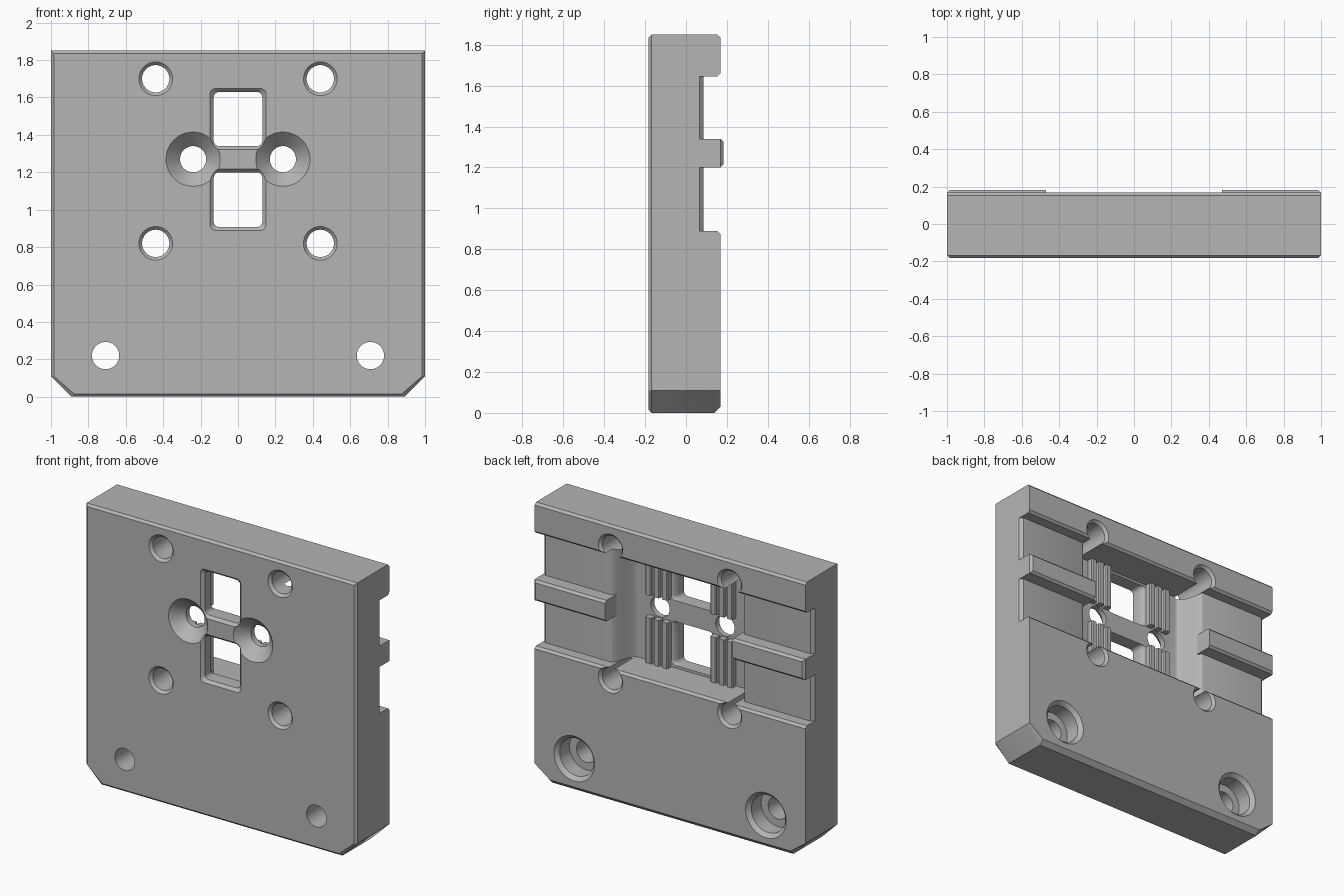
import bpy, bmesh, math

if "Cube" in bpy.data.objects:
    bpy.data.objects.remove(bpy.data.objects["Cube"])

grey = bpy.data.materials.new("machined grey")
grey.use_nodes = True
COLOR = (0.46, 0.46, 0.46, 1)
grey.diffuse_color = COLOR
grey.node_tree.nodes["Principled BSDF"].inputs["Base Color"].default_value = COLOR

FRONT, BACK = -0.183, 0.168
FLOOR, POCKET = 0.085, -0.07
LOW, HIGH = 0.89, 1.645          # channel edges
MID = 1.27                       # height of the crossbar


def loft(name, rings):
    """Closed solid through rings with equal point counts."""
    bm = bmesh.new()
    loops = [[bm.verts.new(p) for p in ring] for ring in rings]
    n = len(loops[0])
    for a, b in zip(loops, loops[1:]):
        for i in range(n):
            j = (i + 1) % n
            bm.faces.new((a[i], a[j], b[j], b[i]))
    bm.faces.new(loops[0][::-1])
    bm.faces.new(loops[-1])
    bmesh.ops.recalc_face_normals(bm, faces=bm.faces)
    mesh = bpy.data.meshes.new(name)
    bm.to_mesh(mesh)
    bm.free()
    mesh.materials.append(grey)
    obj = bpy.data.objects.new(name, mesh)
    bpy.context.collection.objects.link(obj)
    return obj


def turned(name, x, z, profile):
    """Solid of revolution about a front-to-back axis; profile is (y, radius)."""
    steps = [2 * math.pi * i / 48 for i in range(48)]
    return loft(name, [[(x + r * math.cos(a), y, z + r * math.sin(a)) for a in steps]
                       for y, r in profile])


def rect(x0, x1, z0, z1, y, r=0):
    """Rectangle at depth y, with rounded corners when r is given."""
    if not r:
        return [(x0, y, z0), (x1, y, z0), (x1, y, z1), (x0, y, z1)]
    ring = []
    corners = [(x1 - r, z1 - r), (x0 + r, z1 - r), (x0 + r, z0 + r), (x1 - r, z0 + r)]
    for k, (cx, cz) in enumerate(corners):
        for i in range(7):
            a = math.pi / 2 * (k + i / 6)
            ring.append((cx + r * math.cos(a), y, cz + r * math.sin(a)))
    return ring


def cut(target, cutter):
    mod = target.modifiers.new("cut", 'BOOLEAN')
    mod.operation, mod.solver, mod.object = 'DIFFERENCE', 'EXACT', cutter
    bpy.context.view_layer.objects.active = target
    bpy.ops.object.modifier_apply(modifier=mod.name)
    bpy.data.objects.remove(cutter)


# Plate with clipped lower corners and chamfered front and back edges
def outline(y, side, bottom, top):
    w, c = 1 - side, 0.11
    return [(-w, y, c), (-w + c, y, bottom), (w - c, y, bottom),
            (w, y, c), (w, y, 1.85 - top), (-w, y, 1.85 - top)]


plate = loft("plate", [outline(FRONT, 0.015, 0.015, 0.015), outline(FRONT + 0.015, 0, 0, 0),
                       outline(BACK - 0.03, 0, 0, 0), outline(BACK - 0.015, 0, 0.015, 0),
                       outline(BACK, 0, 0.03, 0.015)])


# Wide channel across the back, with chamfered lips and floor ends
def channel_ring(x, floor):
    lip = 0.015
    side = [(floor, 0), (BACK - lip, 0), (BACK + lip, 2 * lip), (0.3, 2 * lip)]
    return ([(x, y, LOW - d) for y, d in side] +
            [(x, y, HIGH + d) for y, d in reversed(side)])


cut(plate, loft("channel", [channel_ring(-1.02, 0.045), channel_ring(-0.98, FLOOR),
                            channel_ring(0.98, FLOOR), channel_ring(1.02, 0.045)]))

# Deep central pocket with softly curved side walls
wall = []
for i in range(13):
    t = i / 12
    ease = t * t * (3 - 2 * t)
    wall.append((0.40 + 0.10 * t, POCKET + (FLOOR - POCKET) * ease))
wall.append((0.50, 0.12))
pocket = wall + [(-x, y) for x, y in reversed(wall)]
cut(plate, loft("pocket", [[(x, y, z) for x, y in pocket] for z in (LOW, HIGH)]))

# Two windows either side of the crossbar, chamfered in front, rounded behind
for z0, z1 in ((0.907, 1.2), (1.34, 1.63)):
    rings = []
    for y, gx, gz in ((FRONT - 0.01, 0.03, 0.026), (FRONT + 0.02, 0, 0), (-0.11, 0, 0),
                      (-0.09, 0.006, 0), (-0.077, 0.015, 0), (POCKET, 0.03, 0),
                      (0.02, 0.03, 0)):
        rings.append(rect(-0.13 - gx, 0.13 + gx, z0 - gz, z1 + gz, y, 0.03))
    cut(plate, loft("window", rings))

through = 0.25
for s in (-1, 1):
    # Countersunk screw holes beside the crossbar
    cut(plate, turned("countersink", s * 0.24, MID,
                      [(-through, 0.212), (FRONT + 0.075, 0.07), (through, 0.07)]))
    # Chamfered mounting holes
    for z in (0.82, 1.70):
        cut(plate, turned("mounting_hole", s * 0.44, z,
                          [(FRONT - 0.01, 0.1), (FRONT + 0.017, 0.073),
                           (BACK - 0.017, 0.073), (BACK + 0.01, 0.1)]))
    # Counterbored lower holes, opening to the back
    cut(plate, turned("counterbore", s * 0.708, 0.22,
                      [(-through, 0.073), (0.04, 0.073), (0.04, 0.125),
                       (BACK - 0.025, 0.125), (BACK + 0.01, 0.16)]))

    # Raised guide tab in the channel
    x0, x1 = sorted((s * 0.47, s * 1.0))
    z0, z1, c = 1.2, 1.34, 0.015
    loft("left_guide_tab" if s > 0 else "right_guide_tab",
         [rect(x0, x1, z0, z1, 0.06), rect(x0, x1, z0, z1, 0.168),
          rect(x0 + c * (s < 0), x1 - c * (s > 0), z0 + c, z1 - c, 0.183)])

    # Grip ribs above and below the screw hole
    for k in (-1, 0, 1):
        xc = s * (0.24 + k * 0.06)
        for z0, z1 in ((LOW, MID - 0.075), (MID + 0.075, HIGH)):
            loft("grip_rib", [rect(xc - 0.022, xc + 0.022, z0, z1, POCKET - 0.01),
                              rect(xc - 0.022, xc + 0.022, z0, z1, -0.035),
                              rect(xc - 0.016, xc + 0.016, z0, z1, -0.028)])

# Smooth the bores and curved walls, keeping edges crisp
bpy.ops.object.select_all(action='DESELECT')
plate.select_set(True)
bpy.context.view_layer.objects.active = plate
bpy.ops.object.shade_smooth_by_angle(angle=math.radians(25))
